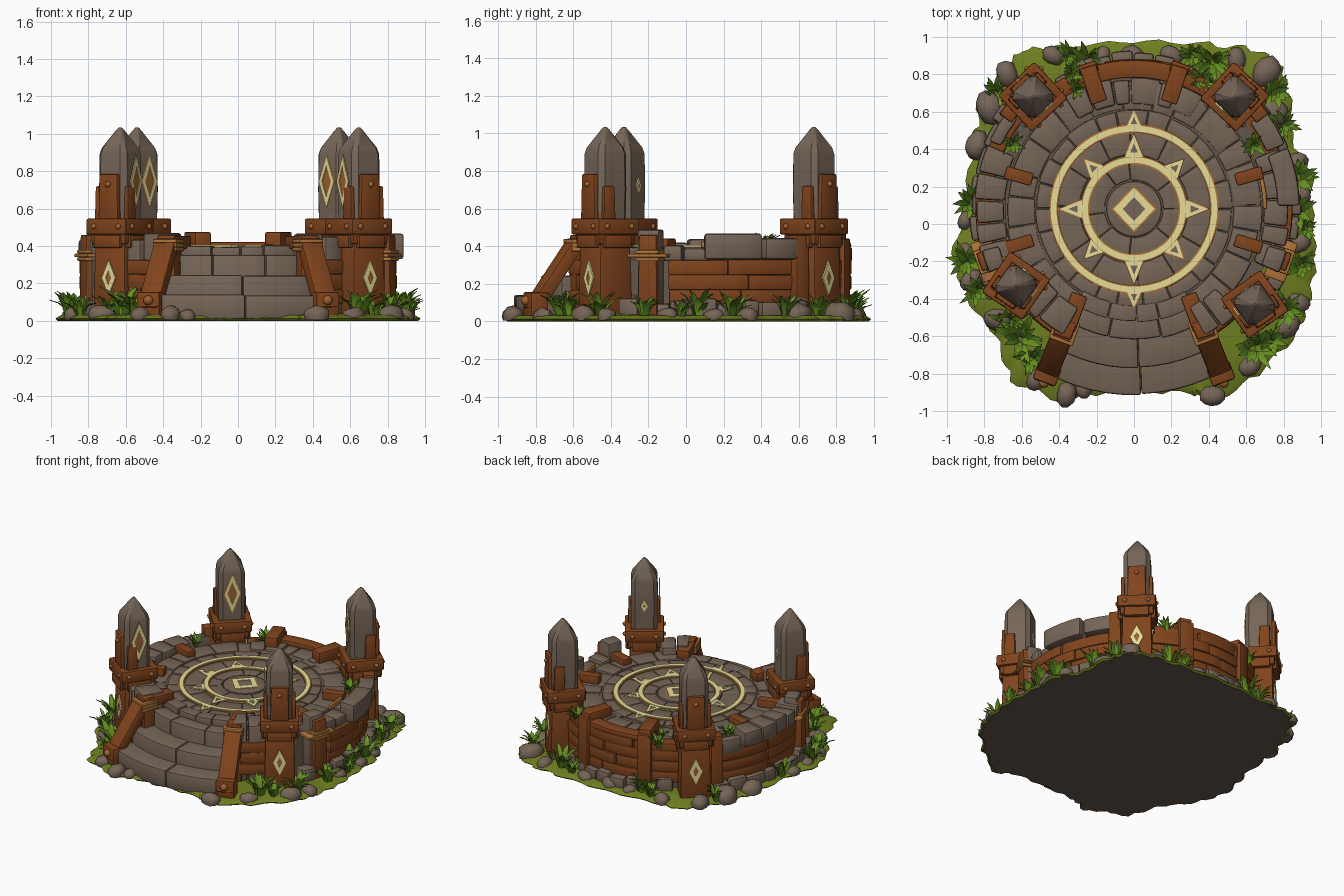
import bpy, bmesh, math, random
from mathutils import Matrix, Vector

if "Cube" in bpy.data.objects:
    bpy.data.objects.remove(bpy.data.objects["Cube"])
random.seed(4)
U = random.uniform
R = math.radians
C = Vector((0, 0.08, 0))  # platform centre


def mat(name, r, g, b):
    m = bpy.data.materials.new(name)
    m.diffuse_color = (r, g, b, 1)
    m.use_nodes = True
    m.node_tree.nodes["Principled BSDF"].inputs["Base Color"].default_value = m.diffuse_color
    return m


STONE = mat("stone", .180, .130, .095)
DARK = mat("dark earth", .13, .097, .07)
WOOD = mat("wood", .22, .058, .012)
GOLD = mat("pale gold", .80, .71, .31)
OCHRE = mat("ochre trim", .46, .18, .035)
GRASS = mat("grass", .14, .30, .016)
LEAF = mat("dark leaf", .075, .18, .012)
MOSS = mat("moss", .155, .21, .014)
ROPE = mat("rope", .45, .18, .042)
BRONZE = mat("bronze", .34, .12, .03)


def finish(bm, name, *mats, bevel=0.0, angle=35, recalc=True):
    if recalc:
        bmesh.ops.recalc_face_normals(bm, faces=bm.faces[:])
    if bevel:
        plain = bm.copy()
        es = [e for e in bm.edges if len(e.link_faces) == 2 and e.calc_face_angle(0) > R(35)]
        bmesh.ops.bevel(bm, geom=es, offset=bevel, offset_type='OFFSET', segments=2, profile=.5,
                        affect='EDGES', clamp_overlap=True)
        if all(abs(c) < 1.1 for v in bm.verts for c in v.co):
            plain.free()
        else:
            bm.free()
            bm = plain
    me = bpy.data.meshes.new(name)
    bm.to_mesh(me)
    bm.free()
    for m in mats:
        me.materials.append(m)
    me.shade_smooth()
    me.set_sharp_from_angle(angle=R(angle))
    bpy.context.collection.objects.link(bpy.data.objects.new(name, me))


def sector(bm, r0, r1, a0, a1, z0, z1):
    n = max(2, int((a1 - a0) / 5))
    full = a1 - a0 >= 360
    rows = []
    for i in range(n if full else n + 1):
        a = R(a0 + (a1 - a0) * i / n)
        d = Vector((math.cos(a), math.sin(a), 0))
        rows.append([bm.verts.new(C + d * r + Vector((0, 0, z)))
                     for r, z in ((r0, z0), (r1, z0), (r1, z1), (r0, z1))])
    if full:
        rows.append(rows[0])
    for p, q in zip(rows, rows[1:]):
        bridge(bm, p, q)
    if not full:
        bm.faces.new(rows[0])
        bm.faces.new(rows[-1])


def disc(bm, r, z0, z1):
    bmesh.ops.create_cone(bm, cap_ends=True, segments=48, radius1=r, radius2=r, depth=z1 - z0,
                          matrix=Matrix.Translation(C + Vector((0, 0, (z0 + z1) / 2))))


def blocks(bm, r0, r1, a0, a1, z0, z1, n, jr=.008, jz=.008, gap=.003):
    # a row of uneven blocks along an arc
    cuts = [a0 + (a1 - a0) * (i + (U(-.18, .18) if 0 < i < n else 0)) / n for i in range(n + 1)]
    g = math.degrees(gap / r1)
    for s, e in zip(cuts, cuts[1:]):
        sector(bm, r0 + U(0, jr), r1 + U(-jr, jr), s + g, e - g, z0, z1 + U(-jz, jz))


def box(bm, size, M, taper=1):
    for v in bmesh.ops.create_cube(bm, size=1)['verts']:
        k = taper if v.co.z > 0 else 1
        v.co = M @ Vector((v.co.x * size[0] * k, v.co.y * size[1] * k, v.co.z * size[2]))


def at(x, y, z, rz=0):
    return Matrix.Translation((x, y, z)) @ Matrix.Rotation(R(rz), 4, 'Z')


def polar(r, a, z):
    return at(C.x + r * math.cos(R(a)), C.y + r * math.sin(R(a)), z, a)


def ball(bm, M, r):
    bmesh.ops.create_icosphere(bm, subdivisions=2, radius=r, matrix=M)


def bridge(bm, p, q):
    for i in range(len(p)):
        j = (i + 1) % len(p)
        bm.faces.new((p[i], p[j], q[j], q[i]))


def frame(bm, pts, inner, t, M, rim=0):
    # flat outlined shape: border material 0, filling material 1, optional wider rim plate material 2
    c = sum((Vector((*p, 0)) for p in pts), Vector((0, 0, 0))) / len(pts)
    ring = lambda k, z: [bm.verts.new(M @ (c + (Vector((*p, 0)) - c) * k + Vector((0, 0, z)))) for p in pts]
    rings = [ring(k, z) for k, z in ((1, 0), (1, t), (inner, t), (inner, t * .6))]
    for p, q in zip(rings, rings[1:]):
        bridge(bm, p, q)
    bm.faces.new(rings[-1]).material_index = 1
    if rim:
        bm.faces.new(ring(rim, t * .45)).material_index = 2


def diamond(w, h):
    return [(w, 0), (0, h), (-w, 0), (0, -h)]


# mossy ground plate with scalloped rim
rim = [(.96, 0), (.95, .28), (.85, .44), (.83, .70), (.79, .83), (.68, .93), (.4, .96), (0, .98), (-.4, .95),
       (-.6, .93), (-.71, .82), (-.8, .63), (-.86, .48), (-.9, .1), (-.97, -.16), (-.9, -.4), (-.74, -.6),
       (-.66, -.84), (-.4, -.95), (-.24, -.91), (0, -.9), (.3, -.9), (.43, -.97), (.66, -.8), (.88, -.58),
       (.94, -.4), (.97, -.18)]
edge = []
for p, q in zip(rim, rim[1:] + rim[:1]):
    for i in range(6):
        v = Vector(p).lerp(Vector(q), i / 6)
        edge.append(v * (1 + .014 * math.sin(len(edge) * 1.6) + U(-.006, .006)))
bm = bmesh.new()
loops = [[bm.verts.new((v.x * k, v.y * k, z)) for v in edge] for k, z in ((.985, 0), (1, .012), (.97, .03), (.8, .04))]
for p, q in zip(loops, loops[1:]):
    bridge(bm, p, q)
bm.faces.new(loops[0]).material_index = 1
bm.faces.new(loops[-1])
finish(bm, "mossy_ground", MOSS, DARK)

# platform core, seen only in the joints
bm = bmesh.new()
disc(bm, .59, .01, .383)
sector(bm, .55, .69, -58, 238, .01, .375)
sector(bm, .66, .76, -58, 238, .01, .33)
finish(bm, "platform_core", DARK)

# paving rings and carved centre
bm = bmesh.new()
blocks(bm, .53, .68, -58, 238, .33, .392, 19)
blocks(bm, .51, .60, -122, -58, .33, .40, 4)
blocks(bm, .445, .525, 0, 360, .33, .394, 22, jz=.004)
blocks(bm, .285, .44, 0, 360, .33, .390, 12, jz=.002, gap=.002)
blocks(bm, .15, .28, 0, 360, .33, .393, 8, jz=.002, gap=.002)
disc(bm, .147, .33, .398)
finish(bm, "paving", STONE, bevel=.006)

# stairs
bm = bmesh.new()
for r0, r1, z, n in ((.55, .70, .35, 3), (.6, .85, .245, 2), (.7, .995, .14, 2)):
    blocks(bm, r0, r1, -119, -61, .01, z, n, gap=.001, jz=.004)
finish(bm, "stairs", STONE, bevel=.012)

# outer rim stones and footing stones
bm = bmesh.new()
blocks(bm, .69, .85, 156, 204, .32, .43, 5, jz=.015)
blocks(bm, .78, .86, 142, 155, .30, .41, 1)
blocks(bm, .69, .83, -24, 23, .32, .40, 5, jz=.012)
blocks(bm, .76, .89, 1, 22, .33, .465, 1)
blocks(bm, .77, .88, 23, 37, .33, .45, 1)
for a0, a1 in ((218, 241), (-61, -44)):
    blocks(bm, .60, .78, a0, a1, .02, .45, 2, jz=.02)
for a0, a1 in ((-24, -15), (195, 204)):
    blocks(bm, .74, .85, a0, a1, .02, .49, 1)
blocks(bm, .56, .70, 58, 122, .33, .405, 6)
for r, a0, a1 in ((.885, -30, 40), (.885, 140, 210), (.83, 58, 122)):
    blocks(bm, r - .1, r, a0, a1, .01, .11, 8, jr=.02, jz=.02)
finish(bm, "rim_stones", STONE, bevel=.016)

# curved plank walls
bm = bmesh.new()
for a0, a1, r in ((-12, 40, .84), (140, 194, .84), (55, 125, .80), (216, 243, .795), (-63, -40, .795)):
    for z0, z1 in ((.09, .167), (.168, .247), (.248, .327)):
        blocks(bm, r - .09, r, a0, a1, z0, z1, 2 if a1 - a0 > 30 else 1, jr=.01, jz=.003, gap=.001)
# back bench rail with brackets
blocks(bm, .70, .80, 56, 124, .32, .385, 3)
blocks(bm, .70, .80, 69, 111, .38, .425, 1)
for a in (72, 108):
    box(bm, (.20, .09, .10), polar(.70, a, .425))
    box(bm, (.06, .10, .38), polar(.79, a, .25))
# posts and clamps around the rim
for a in (-19, 199):
    box(bm, (.10, .11, .44), polar(.83, a, .24), .9)
for a in (16, -17, 164, 197):
    box(bm, (.15, .07, .07), polar(.64, a, .405))
for a in (38, 142):
    box(bm, (.09, .09, .42), polar(.84, a, .25), .9)
finish(bm, "plank_walls", WOOD, bevel=.009)

# stair side beams with rope lashings
for s, side in ((-1, "left"), (1, "right")):
    bm = bmesh.new()
    lo, hi = Vector((s * .470, -.81, .08)), Vector((s * .385, -.60, .40))
    q = (hi - lo).to_track_quat('X', 'Z').to_matrix().to_4x4()
    box(bm, ((hi - lo).length + .06, .12, .07), Matrix.Translation((lo + hi) / 2) @ q)
    rz = s * 20
    box(bm, (.13, .10, .14), at(s * .465, -.80, .085, rz))
    box(bm, (.11, .10, .44), at(s * .37, -.56, .24, rz), .92)
    box(bm, (.09, .20, .07), at(s * .325, -.47, .42, rz))
    finish(bm, side + "_stair_beam", WOOD, bevel=.01)
    bm = bmesh.new()
    for z in (.383, .405, .427):
        box(bm, (.135, .13, .022), at(s * .372, -.57, z, rz))
    finish(bm, side + "_beam_rope", ROPE, bevel=.006)
    bm = bmesh.new()
    ball(bm, at(s * .48, -.85, .11), .027)
    finish(bm, side + "_beam_rivet", BRONZE)

# rope bands on the side posts and rim
bm = bmesh.new()
for a in (-19, 199):
    for z in (.33, .35, .37):
        box(bm, (.118, .22 if z == .35 else .13, .019), polar(.83, a, z))
sector(bm, .69, .712, 0, 14, .39, .425)
finish(bm, "rope_bands", ROPE, bevel=.006)

# four corner pillars: local x points outward
TILT = Matrix.Rotation(R(90), 4, 'Z') @ Matrix.Rotation(R(90), 4, 'X')  # plate upright, facing x
pillars = (("back_left", -.54, .68, 133, 180), ("back_right", .54, .68, 47, 180),
           ("front_left", -.63, -.33, 235, 90), ("front_right", .645, -.43, -55, -90))
for name, x, y, a, face in pillars:
    P = at(x, y, 0, a)
    quarter = [P @ Matrix.Rotation(R(90 * k), 4, 'Z') for k in range(4)]
    bm = bmesh.new()
    rows = [[bm.verts.new(Q @ Vector((h, s * h * .7, z))) for Q in quarter for s in (-1, 1)]
            for z, h in ((.5, .088), (.70, .092), (.89, .090), (.925, .080), (1.02, .018), (1.035, .006))]
    for p, q in zip(rows, rows[1:]):
        bridge(bm, p, q)
    bm.faces.new(rows[-1])
    finish(bm, name + "_pillar_stone", STONE)
    bm = bmesh.new()
    box(bm, (.21, .21, .43), P @ at(0, 0, .235), .92)
    box(bm, (.225, .225, .13), P @ at(0, 0, .475))
    for Q in quarter:
        box(bm, (.045, .258, .085), Q @ at(.11, 0, .505))
        box(bm, (.035, .17, .07), Q @ at(.11, 0, .425))
    box(bm, (.035, .13, .27), P @ at(.098, 0, .65), .9)
    for s in (-1, 1):
        box(bm, (.08, .03, .20), P @ at(.045, s * .095, .62), .85)
    finish(bm, name + "_pillar_wood", WOOD, bevel=.009)
    bm = bmesh.new()
    for Q in quarter:
        for s in (-1, 1):
            ball(bm, Q @ at(.131, s * .08, .505), .016)
    ball(bm, P @ at(.114, 0, .73), .017)
    finish(bm, name + "_pillar_rivets", BRONZE)
    bm = bmesh.new()
    off = .098 if face != 180 else .0905
    frame(bm, diamond(.055, .14), .6, .009, P @ at(0, 0, 0, face) @ at(off, 0, .745) @ TILT, 1.1)
    if face != 180:
        frame(bm, diamond(.025, .045), .3, .008, P @ at(0, 0, 0, 180) @ at(.0905, 0, .72) @ TILT)
    frame(bm, diamond(.045, .095), .4, .009, P @ at(.101, 0, .23) @ TILT)
    finish(bm, name + "_pillar_diamonds", GOLD, BRONZE, OCHRE)

# sun emblem inlaid in the floor
for name, m, w, z in (("emblem_ring_edges", OCHRE, .023, .399), ("emblem_rings", GOLD, .0155, .405)):
    bm = bmesh.new()
    for r in (.43, .262):
        sector(bm, r - w, r + w, 0, 360, z - .009, z)
    finish(bm, name, m)
bm = bmesh.new()
for k in range(8):
    h = .12 if k % 2 == 0 else .095
    frame(bm, [(0, -.048), (h, 0), (0, .048)], .42, .009, polar(.278, 45 * k, .394), 1.15)
for a in (90, 270):
    frame(bm, [(0, -.04), (.09, 0), (0, .04)], .42, .009, polar(.437, a, .396), 1.15)
frame(bm, diamond(.11, .115), .55, .009, at(C.x, C.y, .398), 1.1)
finish(bm, "emblem_rays", GOLD, STONE, OCHRE)

# loose rocks around the foot
bm = bmesh.new()
rocks = [(-.84, .42, .075), (-.77, .62, .09), (-.68, .8, .07), (.71, .81, .085), (.75, .6, .08), (0, .89, .07),
         (-.17, .9, .05), (.2, .9, .06), (-.43, .9, .06), (.55, .88, .06), (.42, -.92, .065), (-.36, -.91, .065),
         (-.27, -.88, .05), (-.73, -.51, .07), (-.87, -.3, .06), (.62, -.76, .06), (.82, -.55, .07), (.88, -.42, .06),
         (.9, .15, .055), (.89, -.1, .06), (-.9, .02, .05), (-.9, -.15, .05), (-.52, -.83, .06), (.87, .33, .06)]
for x, y, s in rocks:
    M = at(x, y, s * .45, U(0, 360)) @ Matrix.Diagonal((1.1, .85, .8, 1))
    for v in bmesh.ops.create_icosphere(bm, subdivisions=2, radius=s, matrix=M)['verts']:
        v.co += Vector((U(-1, 1), U(-1, 1), U(-1, 1))) * s * .07
        v.co.z = max(v.co.z, .004)
finish(bm, "foot_rocks", STONE, angle=50)

# grass tufts: gently folded, drooping blades in two greens, all facing up
bm = bmesh.new()
tufts = [(-.25, .87, 0, 1), (-.34, .8, .33, .6), (.42, .86, 0, 1), (.36, .77, .33, .65), (.64, .42, .35, .65),
         (-.65, .43, .35, .6), (.87, .07, 0, 1), (-.87, .12, 0, .9), (.9, -.22, 0, .8), (-.9, -.2, 0, .9),
         (-.61, -.61, 0, 1.1), (.64, -.66, 0, 1), (.82, -.46, 0, .9), (.88, .25, 0, .9), (-.55, -.72, 0, .8),
         (.76, .71, 0, .8), (-.74, .7, 0, .8), (-.84, -.36, 0, .8), (.73, -.62, 0, .8), (-.3, .72, .35, .5),
         (-.68, -.52, 0, .8), (.31, .9, 0, .7), (-.34, .9, 0, .7), (.8, .53, 0, .8), (.92, -.02, 0, .6)]
for x, y, z, s in tufts:
    for k in range(17):
        a = k * 2.4 + U(-.3, .3)
        d, w = Vector((math.cos(a), math.sin(a), 0)), Vector((-math.sin(a), math.cos(a), 0))
        out, up, wid = U(.04, .12) * s, U(.08, .17) * s, U(.016, .023) * s
        base = Vector((x, y, z + .02)) + d * U(0, .03) * s
        rows = []
        for t, f in ((0, .6), (.35, 1), (.7, .8), (1, .05)):
            c = base + d * out * t * (.4 + .6 * t) + Vector((0, 0, up * (1.5 * t - .6 * t * t)))
            rows.append([bm.verts.new(c + w * wid * f * i + Vector((0, 0, .004 * abs(i)))) for i in (-1, 0, 1)])
        for p, q in zip(rows, rows[1:]):
            for i in (0, 1):
                bm.faces.new((p[i], q[i], q[i + 1], p[i + 1])).material_index = int(k % 4 == 0)
finish(bm, "grass_tufts", GRASS, LEAF, recalc=False)
